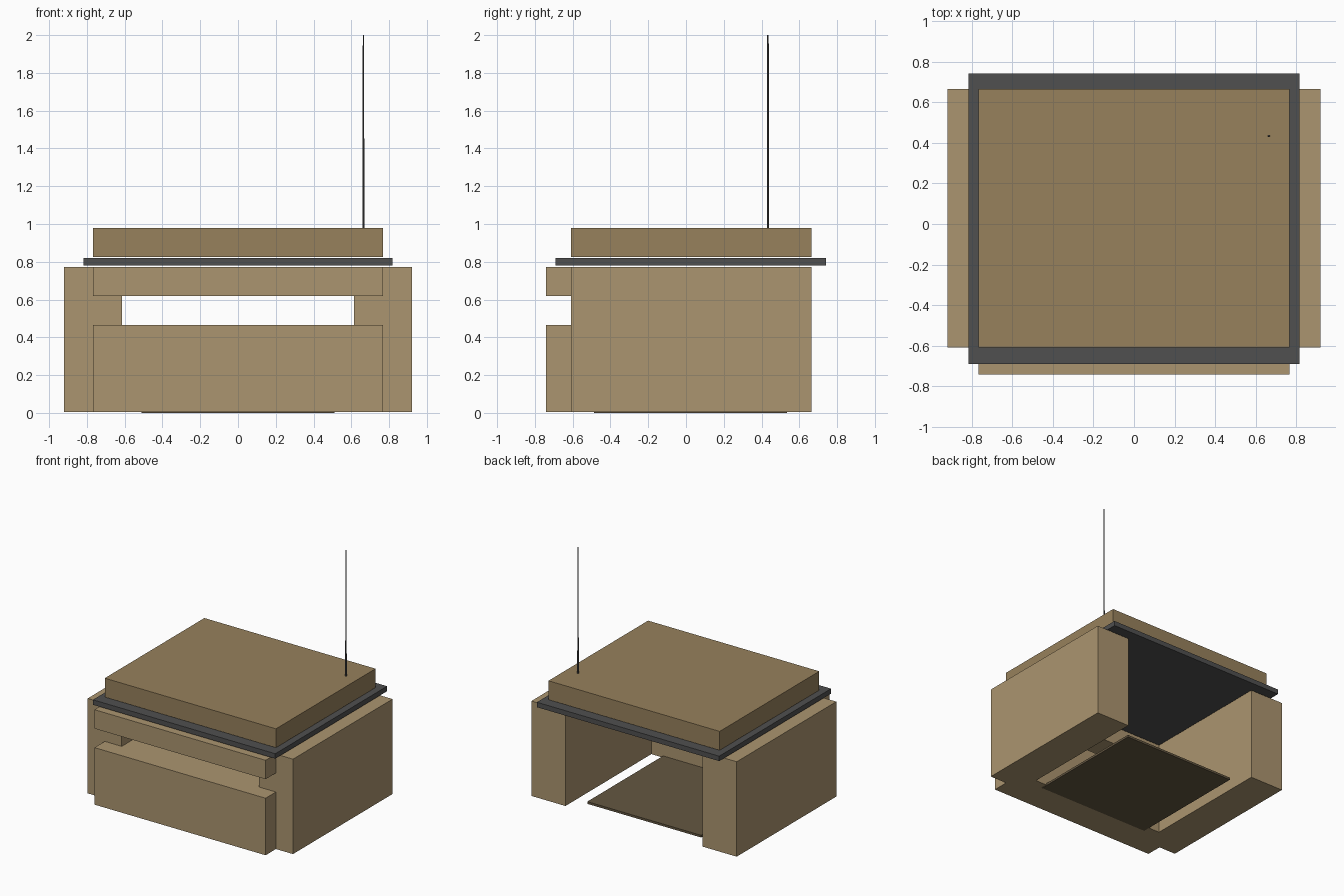
import bpy
import bmesh
from mathutils import Matrix, Vector

if "Cube" in bpy.data.objects:
    bpy.data.objects.remove(bpy.data.objects["Cube"])


def material(name, color):
    m = bpy.data.materials.new(name)
    m.diffuse_color = (*color, 1)
    m.use_nodes = True
    m.node_tree.nodes["Principled BSDF"].inputs["Base Color"].default_value = m.diffuse_color
    return m


SAND = material("sandbag_tan", (0.41, 0.30, 0.16))
ROOF = material("roof_tan", (0.31, 0.22, 0.107))
DARK = material("dark_metal", (0.08, 0.08, 0.08))
FLOOR = material("floor_brown", (0.127, 0.095, 0.053))


def finish(name, bm, mat):
    mesh = bpy.data.meshes.new(name)
    bm.to_mesh(mesh)
    bm.free()
    mesh.materials.append(mat)
    ob = bpy.data.objects.new(name, mesh)
    bpy.context.collection.objects.link(ob)
    return ob


def box(name, x, y, z, mat):
    lo, hi = Vector((x[0], y[0], z[0])), Vector((x[1], y[1], z[1]))
    bm = bmesh.new()
    bmesh.ops.create_cube(bm, size=1, matrix=Matrix.Translation((lo + hi) / 2)
                          @ Matrix.Diagonal((*(hi - lo), 1)))
    return finish(name, bm, mat)


BASE, WALL_TOP = 0.004, 0.773

# Thick side walls
for side, x in (("left", (-0.92, -0.615)), ("right", (0.615, 0.92))):
    box(side + "_wall", x, (-0.61, 0.665), (BASE, WALL_TOP), SAND)

# Front wall, split by a firing slit
box("front_lower_wall", (-0.767, 0.767), (-0.742, -0.435), (BASE, 0.466), SAND)
box("front_upper_wall", (-0.767, 0.767), (-0.742, -0.435), (0.62, WALL_TOP), SAND)

# Floor mat, roof plate and the layer on top of it
box("floor_mat", (-0.51, 0.51), (-0.487, 0.535), (0, 0.018), FLOOR)
box("roof_plate", (-0.817, 0.817), (-0.69, 0.742), (0.78, 0.82), DARK)
box("roof_layer", (-0.767, 0.767), (-0.61, 0.665), (0.825, 0.978), ROOF)

# Thin tapered aerial
bm = bmesh.new()
bmesh.ops.create_cone(bm, cap_ends=True, segments=6, radius1=0.006, radius2=0.004,
                      depth=1.03, matrix=Matrix.Translation((0.664, 0.434, 1.485)))
finish("aerial", bm, DARK)
